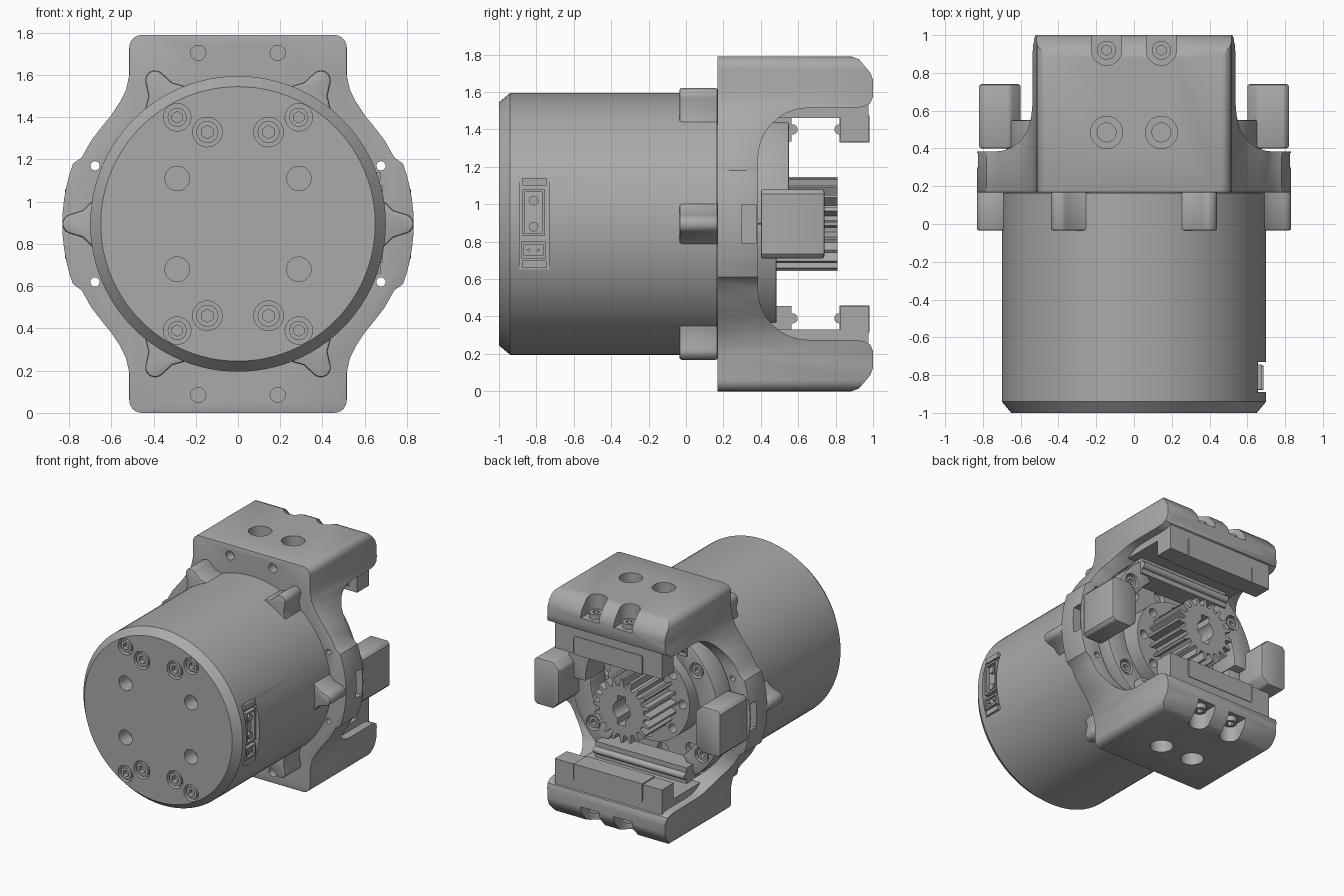
import bpy, bmesh
from math import sin, cos, pi, radians
from mathutils import Matrix, Vector

if "Cube" in bpy.data.objects:
    bpy.data.objects.remove(bpy.data.objects["Cube"])

ZC = 0.895  # height of the motor axis
grey = bpy.data.materials.new("cast grey")
grey.use_nodes = True
grey.diffuse_color = (0.4, 0.4, 0.4, 1)
grey.node_tree.nodes["Principled BSDF"].inputs["Base Color"].default_value = (0.4, 0.4, 0.4, 1)


def make(name, bm):
    bmesh.ops.recalc_face_normals(bm, faces=bm.faces)
    me = bpy.data.meshes.new(name)
    bm.to_mesh(me)
    bm.free()
    me.materials.append(grey)
    ob = bpy.data.objects.new(name, me)
    bpy.context.collection.objects.link(ob)
    return ob


def prism(name, pts, a, b, axis="y"):
    """Extrude a profile: (x, z) along y, or (y, z) along x."""
    put = (lambda p, d: (p[0], d, p[1])) if axis == "y" else (lambda p, d: (d, p[0], p[1]))
    bm = bmesh.new()
    lo = [bm.verts.new(put(p, a)) for p in pts]
    hi = [bm.verts.new(put(p, b)) for p in pts]
    bm.faces.new(lo)
    bm.faces.new(hi)
    for i in range(len(pts)):
        j = (i + 1) % len(pts)
        bm.faces.new((lo[i], lo[j], hi[j], hi[i]))
    return make(name, bm)


def box(name, x, y, z):
    return prism(name, [(x[0], z[0]), (x[1], z[0]), (x[1], z[1]), (x[0], z[1])], *y)


def rod(name, p, r, a, b, axis="y", r2=None, n=32):
    """Cylinder or cone from a to b along an axis; p holds the other two coordinates."""
    bm = bmesh.new()
    bmesh.ops.create_cone(bm, cap_ends=True, segments=n, radius1=r,
                          radius2=r if r2 is None else r2, depth=b - a)
    m, mid = Matrix(), (a + b) / 2
    if axis == "y":
        m, c = Matrix.Rotation(-pi / 2, 4, "X"), (p[0], mid, p[1])
    elif axis == "x":
        m, c = Matrix.Rotation(pi / 2, 4, "Y"), (mid, p[0], p[1])
    else:
        c = (p[0], p[1], mid)
    bm.transform(Matrix.Translation(Vector(c)) @ m)
    return make(name, bm)


def boolean(ob, tools, op="DIFFERENCE"):
    for t in tools:
        m = ob.modifiers.new("cut", "BOOLEAN")
        m.object, m.operation, m.solver = t, op, "EXACT"
    bake(ob)
    for t in tools:
        bpy.data.objects.remove(t)


def bake(ob):
    dg = bpy.context.evaluated_depsgraph_get()
    me = bpy.data.meshes.new_from_object(ob.evaluated_get(dg))
    ob.modifiers.clear()
    ob.data = me


def bevel(ob, w, n=2):
    m = ob.modifiers.new("bevel", "BEVEL")
    m.width, m.segments, m.limit_method, m.angle_limit = w, n, "ANGLE", radians(40)
    bake(ob)


def arc(cx, cz, r, a0, a1, n=12):
    return [(cx + r * cos(radians(a0 + (a1 - a0) * i / n)),
             cz + r * sin(radians(a0 + (a1 - a0) * i / n))) for i in range(n + 1)]


def flip(pts):
    """Mirror a half profile in height and close it."""
    return pts + [(p[0], 2 * ZC - p[1]) for p in reversed(pts)]


QUAD = [(sx, sz) for sx in (-1, 1) for sz in (-1, 1)]

# Motor can with chamfered end
motor = rod("motor_can", (0, ZC), 0.70, -0.94, 0.165, n=96)
rod_end = rod("motor_end", (0, ZC), 0.65, -1, -0.94, r2=0.70, n=96)
boolean(motor, [rod_end], "UNION")
cuts = [box("c", (0.655, 1), (-0.89, -0.73), (0.65, 1.15))]
for sx, sz in QUAD:
    for x, z, r, d in ((0.145, 0.435, 0.07, 0.05), (0.288, 0.505, 0.065, 0.04),
                       (0.288, 0.215, 0.058, 0.12)):
        cuts.append(rod("c", (sx * x, ZC + sz * z), r, -1.1, -1 + d))
boolean(motor, cuts)
for sx, sz in QUAD:
    for x, z, r in ((0.145, 0.435, 0.052), (0.288, 0.505, 0.045)):
        p = (sx * x, ZC + sz * z)
        s = rod("motor_screw", p, r, -0.995, -0.93)
        boolean(s, [rod("c", p, r * 0.6, -1.1, -0.96, n=6)])

# Power and signal sockets in the side window
sock = box("power_socket", (0.62, 0.685), (-0.875, -0.755), (0.83, 1.08))
boolean(sock, [box("c", (0.65, 0.8), (-0.86, -0.77), (0.845, 1.065))])
sig = box("signal_socket", (0.62, 0.685), (-0.88, -0.75), (0.71, 0.80))
boolean(sig, [box("c", (0.665, 0.8), (-0.865, -0.765), (0.725, 0.785))])
for z in (0.88, 1.02):
    rod("power_pin", (-0.815, z), 0.026, 0.63, 0.68, "x", n=16)
for y in (-0.84, -0.79):
    rod("signal_pin", (y, 0.755), 0.008, 0.65, 0.68, "x", n=8)
for z in (0.68, 1.12):
    box("socket_clip", (0.63, 0.675), (-0.875, -0.745), (z - 0.02, z + 0.02))

# Six mounting lugs around the can
for k in range(6):
    half = [(0.66, -0.13), (0.70, -0.10), (0.735, -0.065)]
    shape = half + arc(0.785, 0, 0.047, -70, 70, 8) + [(x, -z) for x, z in reversed(half)]
    c, s = cos(k * pi / 3), sin(k * pi / 3)
    lug = prism("mounting_lug", [(x * c - z * s, ZC + x * s + z * c) for x, z in shape], -0.035, 0.17)
    bevel(lug, 0.012)

# Bracket: front outline met with a C-shaped side profile
right = [(0.832 * cos(radians(a)), ZC + 0.832 * sin(radians(a))) for a in range(0, 23, 4)]
right += [(0.74, 1.21), (0.695, 1.29), (0.645, 1.355), (0.60, 1.41), (0.56, 1.47), (0.53, 1.53), (0.515, 1.60)]
right += arc(0.455, 1.73, 0.06, 0, 90, 6)
outline = right + [(-x, z) for x, z in reversed(right)]
outline += [(x, 2 * ZC - z) for x, z in reversed(outline)][1:-1]
bracket = prism("gripper_bracket", outline, 0.168, 1.0)
side = [(0.1, 1.85), (0.885, 1.85), (0.885, 1.79), (0.925, 1.775), (0.985, 1.705), (1.0, 1.665),
        (1.0, 1.575), (0.985, 1.54), (0.95, 1.522), (0.90, 1.515), (0.655, 1.515)]
side += arc(0.655, 1.245, 0.27, 100, 180, 10)
boolean(bracket, [prism("c", flip(side), -1, 1, "x")], "INTERSECT")
bevel(bracket, 0.014)
cuts = [rod("c", (0, ZC), 0.685, 0.1, 0.5, n=72)]
for s in (-1, 1):
    cuts.append(box("c", sorted((s * 0.76, s * 0.9)), (0.30, 0.375), (0.79, 1.0)))
    for t in (-1, 1):
        cuts.append(rod("c", (s * 0.677, ZC + t * 0.275), 0.022, 0, 0.6, n=16))
        cuts.append(rod("c", (s * 0.188, ZC + t * 0.81), 0.036, 0.1, 0.24, n=20))
        # Counterbored holes and open notches in each jaw
        top = sorted((ZC + t * 0.78, ZC + t * 1.0))
        cuts.append(rod("c", (s * 0.145, 0.485), 0.085, *top, "z"))
        cuts.append(rod("c", (s * 0.145, 0.485), 0.05, *sorted((ZC + t * 0.5, ZC + t)), "z"))
        slot = [(s * 0.145 + x, y) for x, y in arc(0, 0.92, 0.08, 180, 360)] 
        z0, z1 = sorted((ZC + t * 0.75, ZC + t * 1.0))
        bm = bmesh.new()
        slot += [(s * 0.145 + 0.08, 1.1), (s * 0.145 - 0.08, 1.1)]
        f = bm.faces.new([bm.verts.new((x, y, z0)) for x, y in slot])
        ext = bmesh.ops.extrude_face_region(bm, geom=[f])["geom"]
        bmesh.ops.translate(bm, vec=(0, 0, z1 - z0), verts=[v for v in ext if isinstance(v, bmesh.types.BMVert)])
        cuts.append(make("c", bm))
boolean(bracket, cuts)
for s, t in QUAD:
    z0, z1 = sorted((ZC + t * 0.70, ZC + t * 0.79))
    head = rod("jaw_screw", (s * 0.145, 0.92), 0.05, z0, z1, "z")
    boolean(head, [rod("c", (s * 0.145, 0.92), 0.027, *sorted((ZC + t * 0.76, ZC + t)), "z", n=6)])

# Gearbox face, hub with bolt circle, and pinion
face = rod("gearbox_face", (0, ZC), 0.684, 0.16, 0.29, n=72)
boolean(face, [rod("c", (0.5 * cos(a * pi / 6), ZC + 0.5 * sin(a * pi / 6)), 0.05, 0.24, 0.4, n=20)
               for a in range(12)])
hub = rod("output_hub", (0, ZC), 0.36, 0.28, 0.47, n=64)
boolean(hub, [rod("c", (0.3 * cos(a * pi / 4), ZC + 0.3 * sin(a * pi / 4)), 0.035, 0.36, 0.6, n=20)
              for a in range(8)])
TEETH = 20
teeth = []
for k in range(TEETH):
    for f, r in ((-0.30, 0.195), (-0.12, 0.252), (0.12, 0.252), (0.30, 0.195)):
        a = 2 * pi * (k + f) / TEETH
        teeth.append((r * cos(a), ZC + r * sin(a)))
pinion = prism("pinion_gear", teeth, 0.46, 0.81)
boolean(pinion, [rod("c", (0, ZC), 0.075, 0.6, 1, n=24),
                 box("c", (-0.035, 0.035), (0.6, 1), (ZC - 0.115, ZC + 0.115))])

# Slide rails inside both jaws
for t in (-1, 1):
    def zs(a, b):
        return sorted((ZC + t * a, ZC + t * b))
    box("rail_base", (-0.47, 0.47), (0.42, 0.975), zs(0.565, 0.64))
    box("rail_inner_wall", (-0.40, 0.40), (0.40, 0.565), zs(0.44, 0.58))
    box("rail_outer_wall", (-0.30, 0.30), (0.82, 0.98), zs(0.435, 0.58))
    for s in (-1, 1):
        box("rail_end_block", sorted((s * 0.305, s * 0.47)), (0.825, 0.975), zs(0.44, 0.58))
    for y in (0.57, 0.82):
        rod("rail_bead", (y, ZC + t * 0.505), 0.027, -0.4, 0.4, "x", n=16)

# Side fingers: arc plates with a protruding pad
for s in (-1, 1):
    for a0, a1, y in ((-52, 0, 0.485), (0, 54, 0.55)):
        ring = arc(0, ZC, 0.675, a0, a1) + arc(0, ZC, 0.50, a1, a0)
        plate = prism("finger_plate", [(s * x, z) for x, z in ring], 0.30, y)
        bevel(plate, 0.01)
        b = radians(-36 if a0 else 36)
        p = (s * 0.59 * cos(b), ZC + 0.59 * sin(b))
        boolean(plate, [rod("c", p, 0.06, y - 0.05, 1)])
        screw = rod("finger_screw", p, 0.045, y - 0.08, y - 0.01, n=24)
        boolean(screw, [rod("c", p, 0.025, y - 0.04, 1, n=6)])
    pad = prism("finger_pad", [(s * x, ZC + z) for x, z in (
        (0.60, -0.13), (0.655, -0.185), (0.80, -0.185), (0.82, -0.16),
        (0.82, 0.16), (0.80, 0.185), (0.655, 0.185), (0.60, 0.13))], 0.40, 0.74)
    bevel(pad, 0.012)

# Smooth curved faces, keep edges crisp
for ob in bpy.context.scene.objects:
    ob.select_set(ob.type == "MESH")
bpy.context.view_layer.objects.active = motor
bpy.ops.object.shade_smooth_by_angle(angle=radians(32))
